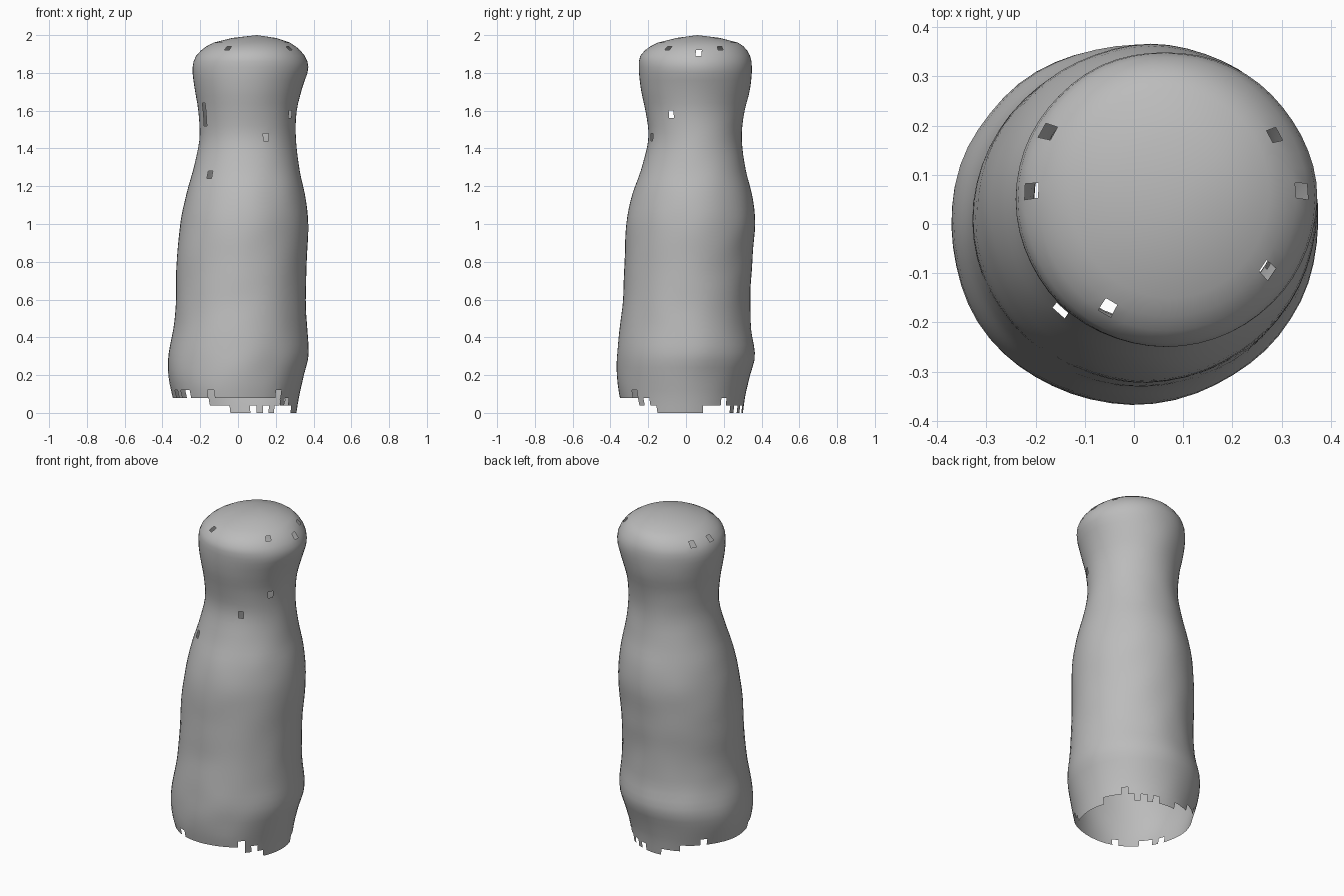
import bpy
import bmesh
import math
from mathutils import Vector, noise

if "Cube" in bpy.data.objects:
    bpy.data.objects.remove(bpy.data.objects["Cube"], do_unlink=True)

SEGS = 56

# Worn plain grey surface
grey = bpy.data.materials.new("plain_grey")
grey.use_nodes = True
grey.diffuse_color = (0.5, 0.5, 0.5, 1)
grey.node_tree.nodes["Principled BSDF"].inputs["Base Color"].default_value = grey.diffuse_color

# Leaning body sections: height, left/right reach in x, front/back reach in y
SECTIONS = [
    (0, -.32, .31, -.33, .30), (.1, -.35, .325, -.355, .315),
    (.2, -.37, .35, -.365, .34), (.3, -.37, .375, -.365, .365),
    (.45, -.34, .365, -.35, .345), (.6, -.33, .36, -.335, .34),
    (.8, -.325, .365, -.325, .35), (1, -.305, .37, -.315, .365),
    (1.15, -.275, .355, -.285, .35), (1.3, -.235, .325, -.235, .315),
    (1.45, -.205, .305, -.2, .295), (1.6, -.21, .31, -.215, .31),
    (1.72, -.23, .34, -.24, .34), (1.83, -.24, .37, -.25, .35),
    (1.9, -.215, .345, -.235, .335), (1.96, -.13, .275, -.15, .275),
    (1.985, -.03, .2, -.05, .18),
]


def section_at(z):
    """Smoothly blend the sections around a height."""
    n = len(SECTIONS)
    i = next((k for k in range(n - 1) if z <= SECTIONS[k + 1][0]), n - 2)
    a, b = SECTIONS[i], SECTIONS[i + 1]
    before, after = SECTIONS[max(i - 1, 0)], SECTIONS[min(i + 2, n - 1)]
    span = b[0] - a[0]
    t = (z - a[0]) / span
    out = []
    for c in range(1, len(a)):
        m0 = (b[c] - before[c]) / (b[0] - before[0]) * span
        m1 = (after[c] - a[c]) / (after[0] - a[0]) * span
        s = t * t * (3 - 2 * t)
        out.append(a[c] + (b[c] - a[c]) * s
                   + m0 * t * (1 - t) ** 2 - m1 * t * t * (1 - t))
    return out


def add_ring(bm, z):
    x0, x1, y0, y1 = section_at(z)
    ring = []
    for k in range(SEGS):
        a = math.tau * k / SEGS
        p = Vector(((x0 + x1) / 2 + (x1 - x0) / 2 * math.cos(a),
                    (y0 + y1) / 2 + (y1 - y0) / 2 * math.sin(a), z))
        wobble = 1 + 0.012 * noise.noise(p * 6)
        ring.append(bm.verts.new((p.x * wobble, p.y * wobble, z)))
    return ring


# Hollow shaker shell, lofted upward and closed with a low dome
bm = bmesh.new()
heights = [i * .04 for i in range(46)] + [1.83, 1.86, 1.89, 1.92, 1.94, 1.96, 1.985]
rings = [add_ring(bm, z) for z in heights]
for lower, upper in zip(rings, rings[1:]):
    for k in range(SEGS):
        j = (k + 1) % SEGS
        bm.faces.new((lower[k], lower[j], upper[j], upper[k]))
peak = bm.verts.new((.1, .06, 2))
for k in range(SEGS):
    bm.faces.new((rings[-1][k], rings[-1][(k + 1) % SEGS], peak))


def rim_height(a):
    """Ragged bottom edge, hanging lowest toward the left and the back."""
    low = max(math.cos(a + .1), math.cos(a - 1.3))
    base = 0 if low > .92 else .04 if low > .75 else .08
    ragged = noise.noise(Vector((math.cos(a), math.sin(a), 0)) * 9)
    return base + (.04 if ragged > .2 else 0)


torn = []
for f in bm.faces:
    c = f.calc_center_median()
    if c.z < rim_height(math.atan2(c.y, c.x)):
        torn.append(f)

# Small chips through the neck and around the head rim
CHIPS = [(-.16, -.06, 1.54), (-.16, -.06, 1.58), (-.16, -.06, 1.62),
         (.27, -.09, 1.6), (.14, -.18, 1.44), (-.15, -.17, 1.28),
         (-.17, .19, 1.91), (-.21, .06, 1.92), (.29, .18, 1.93),
         (.34, .06, 1.9), (.28, -.1, 1.92), (-.06, -.17, 1.93)]
for chip in CHIPS:
    torn.append(min(bm.faces, key=lambda f: (f.calc_center_median() - Vector(chip)).length))
bmesh.ops.delete(bm, geom=list(set(torn)), context='FACES')
bmesh.ops.recalc_face_normals(bm, faces=bm.faces)

mesh = bpy.data.meshes.new("shaker_shell")
bm.to_mesh(mesh)
bm.free()
shell = bpy.data.objects.new("shaker_shell", mesh)
bpy.context.collection.objects.link(shell)
mesh.materials.append(grey)

# Smooth shading
bpy.ops.object.select_all(action='DESELECT')
shell.select_set(True)
bpy.context.view_layer.objects.active = shell
bpy.ops.object.shade_smooth_by_angle(angle=math.radians(40))
